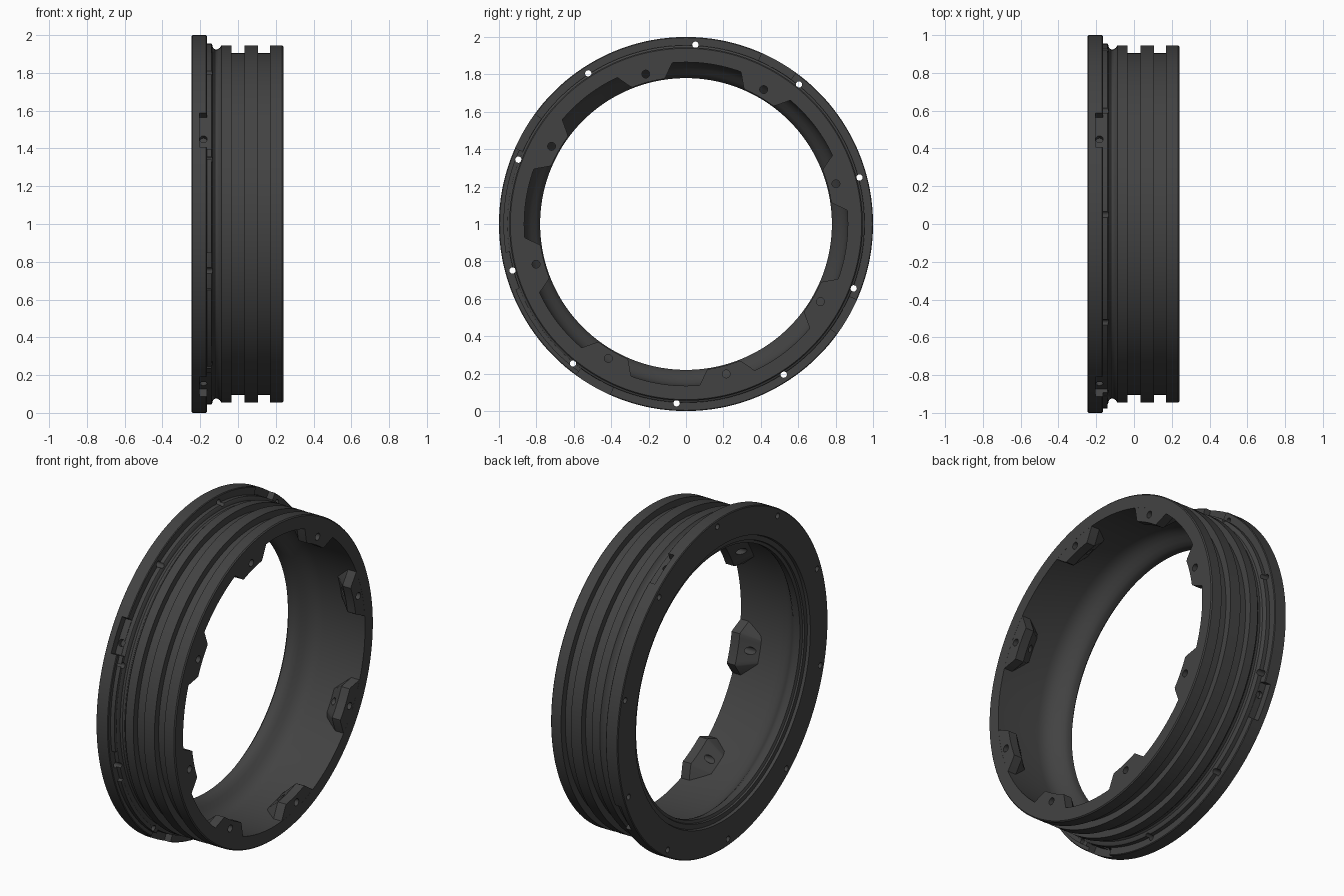
import bpy, bmesh
from math import sin, cos, radians, pi
from mathutils import Matrix, Vector

if "Cube" in bpy.data.objects:
    bpy.data.objects.remove(bpy.data.objects["Cube"])

mat = bpy.data.materials.new("dark_metal")
mat.diffuse_color = (0.055, 0.055, 0.055, 1)
mat.use_nodes = True
mat.node_tree.nodes["Principled BSDF"].inputs["Base Color"].default_value = mat.diffuse_color


def pt(x, r, deg):
    """Point at angle deg around the ring axis (x), measured from +y to +z."""
    a = radians(deg)
    return Vector((x, r * cos(a), 1 + r * sin(a)))


def make(name, bm):
    bmesh.ops.recalc_face_normals(bm, faces=bm.faces)
    me = bpy.data.meshes.new(name)
    bm.to_mesh(me)
    bm.free()
    ob = bpy.data.objects.new(name, me)
    bpy.context.collection.objects.link(ob)
    me.materials.append(mat)
    return ob


def loft(bm, rings, closed):
    """Skin a row of equal rings, closed into a loop or capped at the ends."""
    vs = [[bm.verts.new(p) for p in ring] for ring in rings]
    n = len(vs[0])
    for i in range(len(vs) if closed else len(vs) - 1):
        a, b = vs[i], vs[(i + 1) % len(vs)]
        for j in range(n):
            k = (j + 1) % n
            bm.faces.new((a[j], a[k], b[k], b[j]))
    if not closed:
        bm.faces.new(vs[0])
        bm.faces.new(vs[-1][::-1])


def sector(bm, a0, a1, r0, r1, x0, x1, n=12):
    loft(bm, [[pt(x0, r0, a), pt(x0, r1, a), pt(x1, r1, a), pt(x1, r0, a)]
              for a in [a0 + (a1 - a0) * i / n for i in range(n + 1)]], False)


def pin(bm, center, axis, radius, length):
    rot = Vector(axis).to_track_quat('Z', 'Y').to_matrix().to_4x4()
    bmesh.ops.create_cone(bm, cap_ends=True, segments=20, radius1=radius, radius2=radius,
                          depth=length, matrix=Matrix.Translation(center) @ rot)


def cut(ob, bm):
    cutter = make("cutter", bm)
    cutter.hide_render = True
    mod = ob.modifiers.new("cut", 'BOOLEAN')
    mod.operation, mod.solver, mod.object = 'DIFFERENCE', 'EXACT', cutter
    dg = bpy.context.evaluated_depsgraph_get()
    me = bpy.data.meshes.new_from_object(ob.evaluated_get(dg))
    ob.modifiers.clear()
    ob.data = me
    bpy.data.objects.remove(cutter)


def smooth(ob):
    bpy.ops.object.select_all(action='DESELECT')
    ob.select_set(True)
    bpy.context.view_layer.objects.active = ob
    bpy.ops.object.shade_smooth_by_angle(angle=radians(28))


# Ring body: (x, radius) profile turned about the x axis
profile = [(-.245, .995), (-.241, 1), (-.169, 1), (-.165, .996), (-.165, .955), (-.141, .955),
           (-.137, .95), (-.132, .932), (-.122, .925), (-.108, .925), (-.097, .932), (-.088, .945),
           (-.035, .945), (-.035, .905), (.035, .905), (.035, .945), (.105, .945), (.105, .905),
           (.17, .905), (.17, .945), (.234, .945), (.24, .939), (.24, .865),
           (-.04, .865), (-.07, .861), (-.1, .848), (-.125, .828), (-.145, .806), (-.165, .788),
           (-.185, .78), (-.212, .78), (-.218, .797), (-.228, .80), (-.228, .828), (-.245, .832)]
bm = bmesh.new()
SEG = 180
loft(bm, [[pt(x, r, 360 * i / SEG) for x, r in profile] for i in range(SEG)], True)
ring = make("ring_body", bm)

# Notches in the flange rim
bm = bmesh.new()
for k in range(4):
    sector(bm, 54 + 90 * k, 66 + 90 * k, .957, 1.05, -.205, -.15)
cut(ring, bm)

# Small radial holes in the notches
bm = bmesh.new()
for k in range(4):
    a = 62 + 90 * k
    pin(bm, pt(-.183, .98, a), pt(0, 1, a) - Vector((0, 0, 1)), .02, .1)
cut(ring, bm)


def flange_holes():
    b = bmesh.new()
    for k in range(10):
        pin(b, pt(-.2, .96, 15 + 36 * k), (1, 0, 0), .017, .17)
    return b


# Bolt holes through the flange
cut(ring, flange_holes())
smooth(ring)

# Raised arcs behind the flange rim
bm = bmesh.new()
for a0, a1 in ((156, 189), (201, 234)):
    sector(bm, a0, a1, .945, .976, -.17, -.14, 24)
arcs = make("raised_arcs", bm)
cut(arcs, flange_holes())
smooth(arcs)

# Inner mounting lugs, tapering back into the wall, each with a hole
bm = bmesh.new()
holes = bmesh.new()
for k in range(8):
    c = 15 + 45 * k

    def section(x, tip, half_tip, half_base):
        out = [pt(x, .875, c + half_base * t / 4) for t in range(-4, 5)]
        mid = [pt(x, tip + (.862 - tip) * .12, c + half_tip * 1.1)]
        inner = [pt(x, tip, c - half_tip * t / 4) for t in range(-4, 5)]
        return out + mid + inner + [pt(x, tip + (.862 - tip) * .12, c - half_tip * 1.1)]

    loft(bm, [section(.2395, .785, 6.5, 10.5), section(.185, .785, 6.5, 10.5),
              section(.09, .868, 4, 6)], False)
    pin(holes, pt(.2, .83, c), (1, 0, 0), .021, .3)
lugs = make("mounting_lugs", bm)
cut(lugs, holes)
smooth(lugs)
